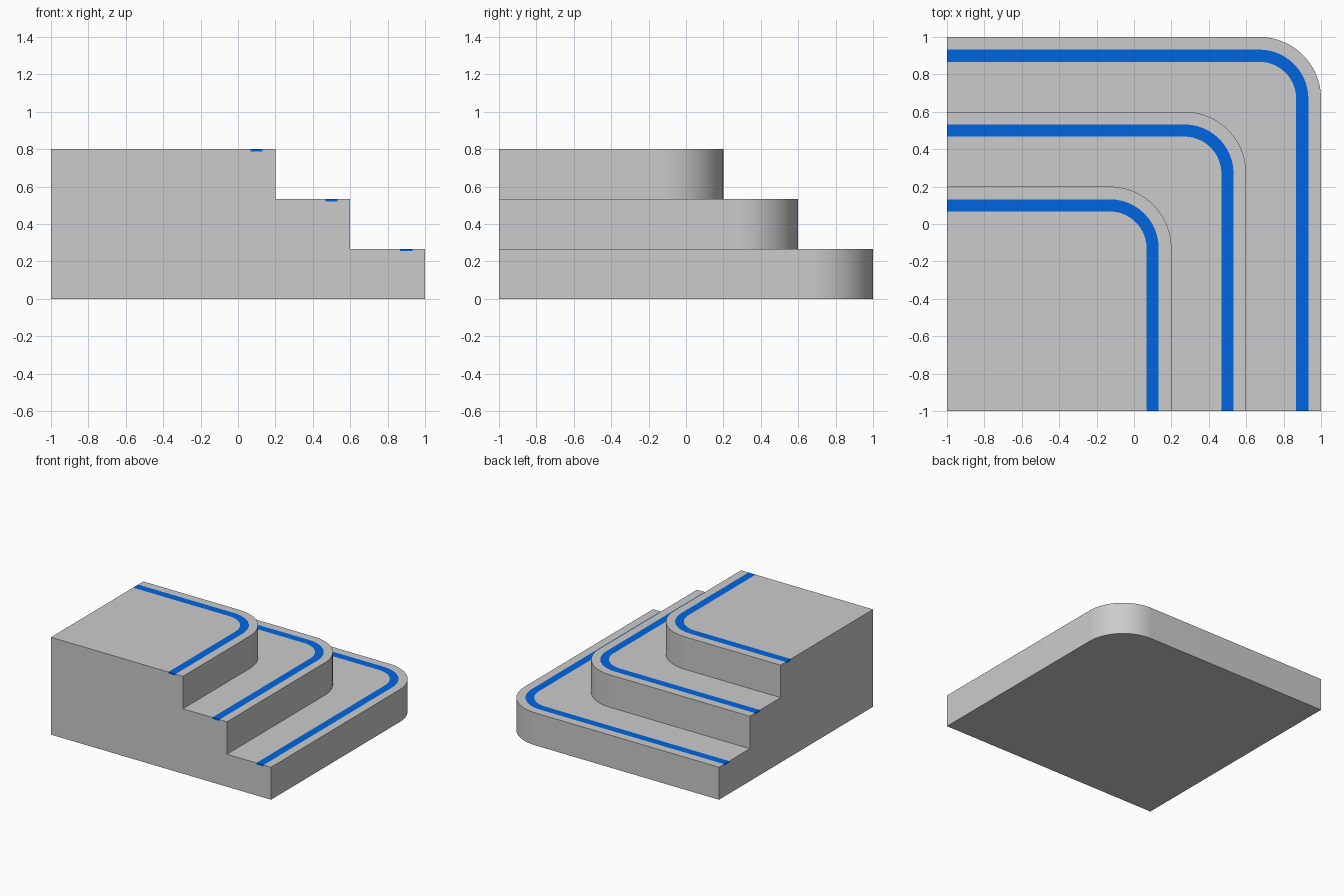
import bpy, bmesh, math

if "Cube" in bpy.data.objects:
    bpy.data.objects.remove(bpy.data.objects["Cube"])

R = 0.33                      # outer corner radius of every step
RISE = 0.8 / 3
STEPS = [(1.0, RISE), (0.6, 2 * RISE), (0.2, 0.8)]   # edge position, tread height
S_OUT, S_IN, DEPTH = 0.068, 0.133, 0.012             # stripe insets and depth
SEGS = 24


def outline(edge, inset, z):
    """L-shaped line with a rounded corner, from the front end to the left end."""
    c, r, e = edge - R, R - inset, edge - inset
    pts = [(e, -1, z)]
    for i in range(SEGS + 1):
        a = math.pi / 2 * i / SEGS
        pts.append((c + r * math.cos(a), c + r * math.sin(a), z))
    return pts + [(-1, e, z)]


def bridge(bm, a, b):
    for i in range(len(a) - 1):
        bm.faces.new((a[i], a[i + 1], b[i + 1], b[i]))


def finish(name, bm, mat=None):
    bmesh.ops.recalc_face_normals(bm, faces=bm.faces)
    me = bpy.data.meshes.new(name)
    bm.to_mesh(me)
    bm.free()
    ob = bpy.data.objects.new(name, me)
    bpy.context.collection.objects.link(ob)
    if mat:
        me.materials.append(mat)
    bpy.ops.object.select_all(action='DESELECT')
    ob.select_set(True)
    bpy.context.view_layer.objects.active = ob
    bpy.ops.object.shade_smooth_by_angle(angle=math.radians(30))
    return ob


# Stepped body: riser and grooved tread profile swept around the corner
profile, z0 = [], 0
for edge, z in STEPS:
    profile += [(edge, 0, z0), (edge, 0, z), (edge, S_OUT, z), (edge, S_OUT, z - DEPTH),
                (edge, S_IN, z - DEPTH), (edge, S_IN, z)]
    z0 = z
bm = bmesh.new()
rows = [[bm.verts.new(p) for p in outline(*q)] for q in profile]
for a, b in zip(rows, rows[1:]):
    bridge(bm, a, b)
low, high = bm.verts.new((-1, -1, 0)), bm.verts.new((-1, -1, 0.8))
bm.faces.new(rows[0] + [low])
bm.faces.new(rows[-1] + [high])
for end in (0, -1):
    bm.faces.new([r[end] for r in rows] + [high, low])
finish("corner_steps", bm)

# Blue stripes set flush into the tread grooves
blue = bpy.data.materials.new("stripe_blue")
blue.diffuse_color = (0.0, 0.13, 0.75, 1)
blue.use_nodes = True
blue.node_tree.nodes["Principled BSDF"].inputs["Base Color"].default_value = blue.diffuse_color
for n, (edge, z) in enumerate(STEPS, 1):
    bm = bmesh.new()
    rows = [[bm.verts.new(p) for p in outline(edge, d, h)]
            for d, h in ((S_OUT, z), (S_IN, z), (S_IN, z - DEPTH), (S_OUT, z - DEPTH))]
    for i in range(4):
        bridge(bm, rows[i], rows[(i + 1) % 4])
    for end in (0, -1):
        bm.faces.new([r[end] for r in rows])
    finish(f"edge_stripe_{n}", bm, blue)
